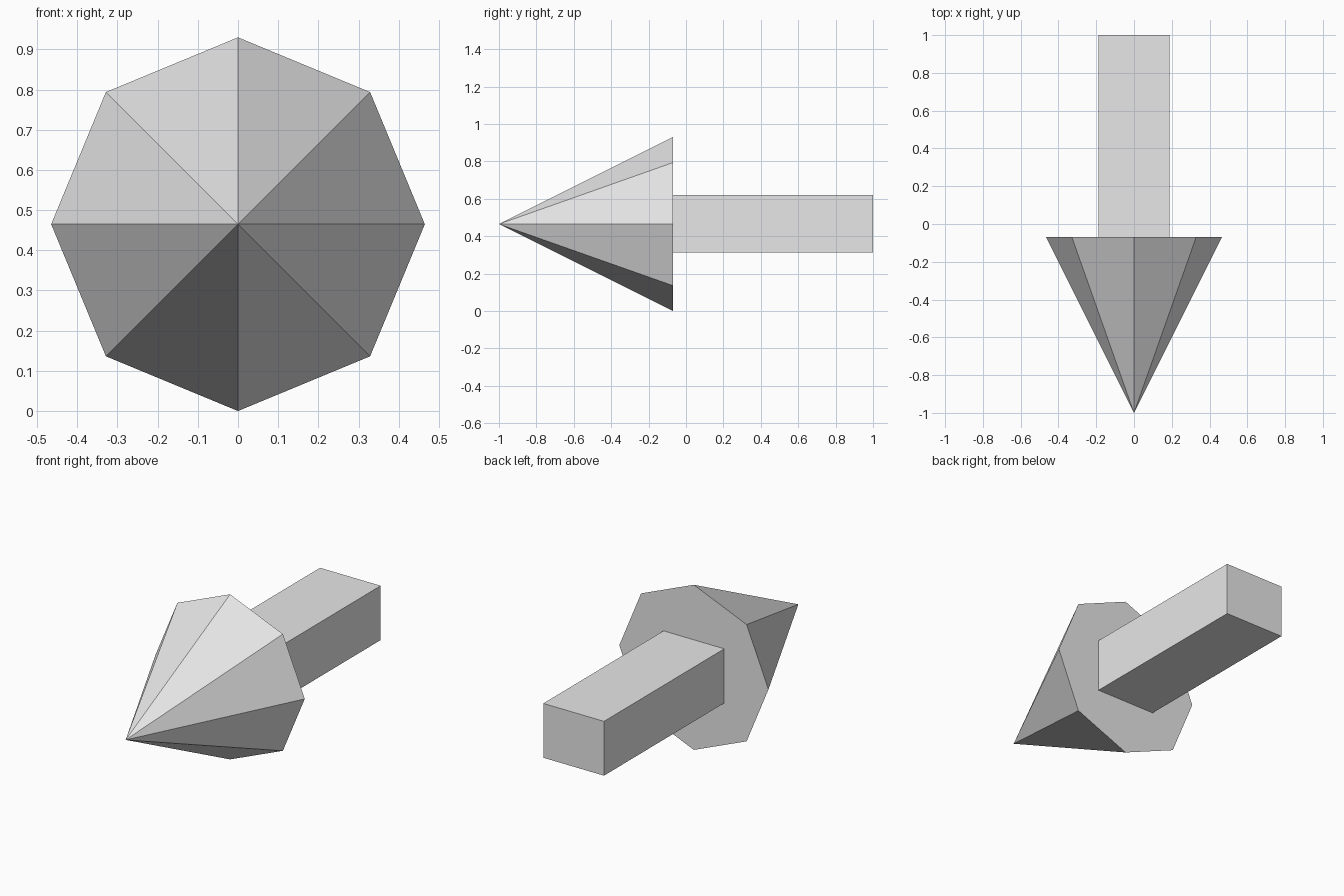
import bpy
from math import pi

cube = bpy.data.objects.get("Cube")
if cube:
    bpy.data.objects.remove(cube, do_unlink=True)

# Plain light grey for the whole model
grey = bpy.data.materials.new("light grey")
grey.use_nodes = True
grey.diffuse_color = (0.8, 0.8, 0.8, 1)
grey.node_tree.nodes["Principled BSDF"].inputs["Base Color"].default_value = grey.diffuse_color

RADIUS = 0.465
BASE_Y = -0.07


def finish(name):
    obj = bpy.context.object
    obj.name = name
    obj.data.materials.append(grey)
    return obj


# Arrow head: eight-sided cone pointing forward, a corner straight up
bpy.ops.mesh.primitive_cone_add(vertices=8, radius1=RADIUS, radius2=0, depth=1 + BASE_Y,
                                location=(0, (BASE_Y - 1) / 2, RADIUS),
                                rotation=(pi / 2, 0, 0))
finish("arrow_head")

# Shaft: rectangular bar running back from the head
bpy.ops.mesh.primitive_cube_add(size=1, location=(0, (BASE_Y + 1) / 2, RADIUS + 0.002))
shaft = finish("arrow_shaft")
shaft.scale = (0.378, 1 - BASE_Y, 0.306)
